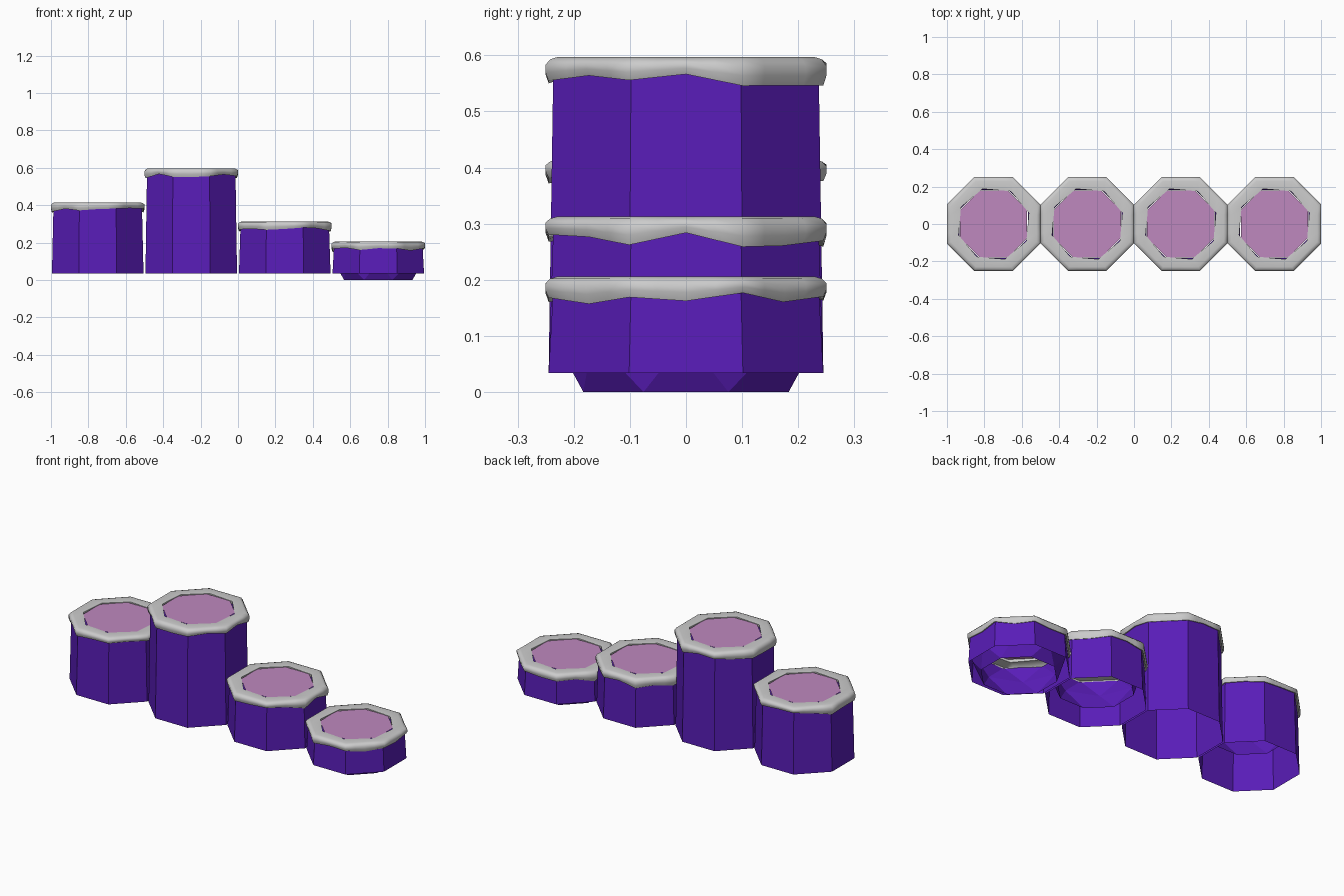
import bpy, bmesh, math, random

if "Cube" in bpy.data.objects:
    bpy.data.objects.remove(bpy.data.objects["Cube"])

random.seed(4)
STEP = math.pi / 4


def material(name, rgb):
    m = bpy.data.materials.new(name)
    m.diffuse_color = (*rgb, 1)
    m.use_nodes = True
    m.node_tree.nodes["Principled BSDF"].inputs["Base Color"].default_value = m.diffuse_color
    return m


PURPLE = material("purple", (0.10, 0.012, 0.48))
PINK = material("pink", (0.52, 0.25, 0.52))


def octagon(radius, z, turn=0.5, sub=1):
    """Octagon points, each side split into sub pieces; turn is in steps of 45 degrees."""
    corners = [(radius * math.cos((i + turn) * STEP), radius * math.sin((i + turn) * STEP))
               for i in range(8)]
    pts = []
    for i in range(8):
        a, b = corners[i], corners[(i + 1) % 8]
        for k in range(sub):
            t = k / sub
            pts.append((a[0] + (b[0] - a[0]) * t, a[1] + (b[1] - a[1]) * t, z))
    return pts


def loft(name, rings, x, mat=None, closed=False, fill=False, facets=False, smooth=False):
    """Skin a list of rings that have equal point counts."""
    bm = bmesh.new()
    rows = [[bm.verts.new(p) for p in r] for r in rings]
    n = len(rows[0])
    if fill:
        bm.faces.new(rows[0])
    pairs = list(zip(rows, rows[1:]))
    if closed:
        pairs.append((rows[-1], rows[0]))
    for a, b in pairs:
        for i in range(n):
            j = (i + 1) % n
            if facets:
                bm.faces.new((a[i], b[i], a[j]))
                bm.faces.new((a[j], b[i], b[j]))
            else:
                bm.faces.new((a[i], b[i], b[j], a[j]))
    bmesh.ops.recalc_face_normals(bm, faces=bm.faces)
    if fill:
        for f in bm.faces:
            if f.normal.z < 0:
                f.normal_flip()
    me = bpy.data.meshes.new(name)
    bm.to_mesh(me)
    bm.free()
    ob = bpy.data.objects.new(name, me)
    ob.location.x = x
    bpy.context.collection.objects.link(ob)
    if mat:
        me.materials.append(mat)
    if smooth:
        bpy.context.view_layer.objects.active = ob
        ob.select_set(True)
        bpy.ops.object.shade_smooth_by_angle(angle=math.radians(60))
        ob.select_set(False)
    return ob


def drooping_cap(name, x, top):
    sub = 4
    knots = [random.uniform(0.028, 0.056) for _ in range(16)]
    drops = []
    for i in range(8 * sub):
        k, t = divmod(i / 2, 1)
        t = t * t * (3 - 2 * t)
        drops.append(knots[int(k)] * (1 - t) + knots[(int(k) + 1) % 16] * t)

    # cross-section from the inner lip, over the top, round the edge and under
    def lip(radius, frac):
        return [(p[0], p[1], top - drops[i] * frac)
                for i, p in enumerate(octagon(radius, 0, sub=sub))]

    rings = [octagon(0.198, top - 0.018, 0.39, sub),
             octagon(0.197, top - 0.003, 0.39, sub),
             octagon(0.248, top, sub=sub),
             octagon(0.262, top - 0.004, sub=sub),
             lip(0.271, 0.33),
             lip(0.271, 0.65),
             lip(0.265, 1.0),
             lip(0.257, 0.95),
             octagon(0.250, top - 0.022, sub=sub)]
    loft(name, rings, x, closed=True, smooth=True)


# four stepping columns, left to right: centre x and top height
for n, (x, top) in enumerate([(-0.75, 0.415), (-0.25, 0.597), (0.25, 0.313), (0.75, 0.206)], 1):
    # open octagonal wall
    loft(f"column_wall_{n}", [octagon(0.256, top - 0.021), octagon(0.265, 0.034)], x, PURPLE)
    # faceted funnel hanging inside the wall
    loft(f"inner_funnel_{n}",
         [octagon(0.252, top - 0.022), octagon(0.235, top - 0.11, 1.0),
          octagon(0.198, top - 0.206, 1.5)], x, PURPLE, facets=True)
    drooping_cap(f"rim_cap_{n}", x, top)
    # flat top panel
    loft(f"top_panel_{n}", [octagon(0.194, top - 0.006)], x, PINK, fill=True)
